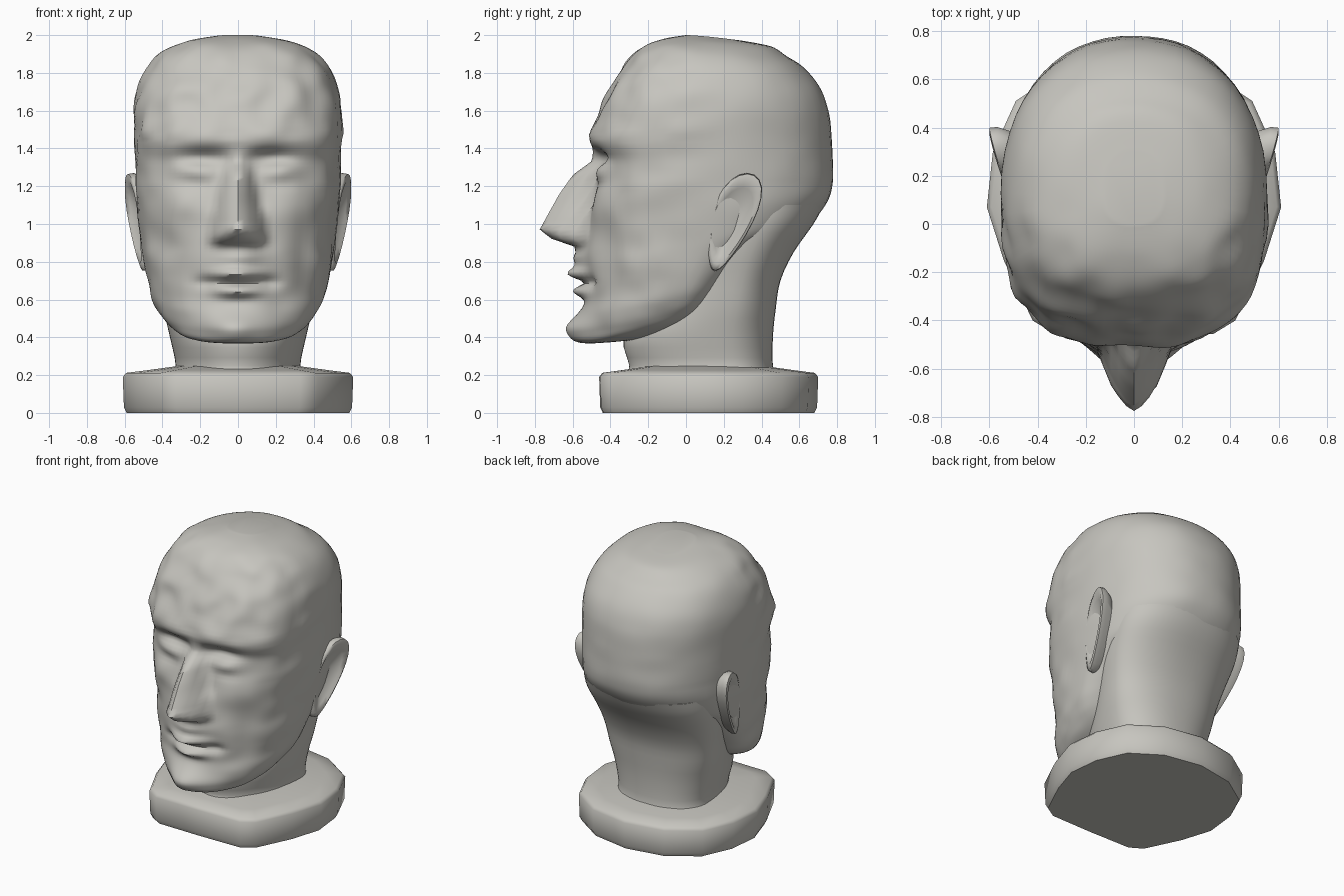
import bpy, bmesh, math
from mathutils import Vector, noise

if "Cube" in bpy.data.objects:
    bpy.data.objects.remove(bpy.data.objects["Cube"])

# One plaster colour for the whole bust
plaster = bpy.data.materials.new("warm_grey_plaster")
plaster.use_nodes = True
colour = (0.57, 0.56, 0.52, 1)
plaster.diffuse_color = colour
for node in plaster.node_tree.nodes:
    if node.type == 'BSDF_PRINCIPLED':
        node.inputs["Base Color"].default_value = colour
        node.inputs["Roughness"].default_value = 0.8


def loft(name, rings, angle):
    """Skin closed rings of points, cap both ends and shade smooth."""
    bm = bmesh.new()
    loops = [[bm.verts.new(p) for p in ring] for ring in rings]
    for low, high in zip(loops, loops[1:]):
        n = len(low)
        for i in range(n):
            j = (i + 1) % n
            bm.faces.new((low[i], low[j], high[j], high[i]))
    bm.faces.new(loops[0][::-1])
    bm.faces.new(loops[-1])
    bmesh.ops.recalc_face_normals(bm, faces=bm.faces)
    mesh = bpy.data.meshes.new(name)
    bm.to_mesh(mesh)
    bm.free()
    mesh.materials.append(plaster)
    obj = bpy.data.objects.new(name, mesh)
    bpy.context.collection.objects.link(obj)
    bpy.ops.object.select_all(action='DESELECT')
    obj.select_set(True)
    bpy.context.view_layer.objects.active = obj
    bpy.ops.object.shade_smooth_by_angle(angle=math.radians(angle))
    return obj


def mix(a, b, t):
    return a + (b - a) * t


def clamp(t):
    return max(0.0, min(1.0, t))


def smooth_rows(rows, steps):
    """Catmull-Rom interpolation between table rows."""
    out = []
    for i in range(len(rows) - 1):
        a, b = rows[max(i - 1, 0)], rows[i]
        c, d = rows[i + 1], rows[min(i + 2, len(rows) - 1)]
        for k in range(steps):
            t = k / steps
            out.append([q + 0.5 * t * (r - p + t * (2*p - 5*q + 4*r - s + t * (3*(q - r) + s - p)))
                        for p, q, r, s in zip(a, b, c, d)])
    return out + [rows[-1]]


def lookup(table, z):
    """Piecewise linear table lookup, zero outside the table."""
    for (z0, *v0), (z1, *v1) in zip(table, table[1:]):
        if z0 <= z < z1:
            return [mix(a, b, (z - z0) / (z1 - z0)) for a, b in zip(v0, v1)]
    return [0.0] * (len(table[0]) - 1)


def oval(row, front=24, back=14):
    """Tilted squarish oval: front height and y, back height and y, half width."""
    zf, yf, zb, yb, w = row
    up = clamp((zf - 0.4) / 0.8)
    cy = mix(yf, yb, mix(0.68, 0.48, up))
    p = mix(1.0, 0.73, up)
    params = [i / front for i in range(-front, front)]
    params += [2 - (i / back + 1) for i in range(2 * back)]
    ring = []
    for i, u in enumerate(params):
        facing = i < 2 * front
        e = p if facing else 0.9
        a = math.pi / 2 * abs(u) ** (1 / e)
        x = math.copysign(w * math.sin(a) ** e, u)
        y = cy + ((yf if facing else yb) - cy) * abs(math.cos(a)) ** e
        t = clamp((y - yf) / (yb - yf))
        ring.append(Vector((x, y, mix(zf, zb, t ** 1.4))))
    return ring, cy


# Skull and jaw: front z, front y, back z, back y, half width
head_rows = [
    (.38, -.30, .48, .05, .2), (.37, -.52, .56, .15, .34),
    (.43, -.55, .61, .19, .41), (.52, -.55, .67, .24, .45),
    (.61, -.53, .75, .31, .475), (.70, -.53, .84, .4, .495),
    (.80, -.545, .93, .53, .51), (.90, -.535, 1.01, .66, .52),
    (1.05, -.51, 1.12, .75, .535), (1.2, -.48, 1.22, .78, .54),
    (1.33, -.475, 1.35, .775, .545), (1.45, -.51, 1.46, .77, .55),
    (1.6, -.455, 1.6, .755, .55), (1.72, -.40, 1.72, .71, .53),
    (1.83, -.33, 1.83, .62, .48), (1.92, -.25, 1.89, .53, .4),
    (1.975, -.14, 1.94, .45, .28), (2, 0, 1.97, .3, .12)]

# Nose: height, projection, half width
nose = [(.85, 0, .13), (.88, .03, .14), (.92, .17, .15), (.97, .255, .15),
        (1.03, .235, .14), (1.16, .185, .11), (1.26, .125, .09),
        (1.33, .035, .07), (1.4, 0, .07)]

# Face relief, mirrored: x, z, x radius, z radius, depth (negative is outward)
relief = [
    (.18, 1.35, .13, .055, .06),     # eye socket
    (.23, 1.29, .09, .045, -.025),   # eyeball
    (.23, 1.21, .1, .03, .012),      # lower lid
    (.34, 1.12, .13, .09, -.025),    # cheekbone
    (.33, .85, .12, .13, .02),       # cheek hollow
    (.1, .93, .045, .04, -.045),     # nostril wing
    (0, .82, .1, .06, -.05),         # philtrum
    (0, .735, .12, .035, -.09),      # upper lip
    (0, .645, .11, .035, -.075),     # lower lip
    (0, .69, .15, .014, .02),        # mouth line
    (.17, .69, .05, .04, .02),       # mouth corner
    (0, .44, .16, .08, -.085)]       # chin


def sculpt(p, cy):
    x, y, z = p
    ax = abs(x)
    if y < cy:
        fade = clamp((cy - y) / 0.3)
        for bx, bz, rx, rz, depth in relief:
            y += fade * depth * math.exp(-((ax - bx) / rx) ** 2 - ((z - bz) / rz) ** 2)
        out, half = lookup(nose, z)
        if half and ax < half:
            y -= out * (1 - (ax / half) ** 1.6)
    # Rough hair in front, softer chiselling on the face, smooth back
    rough = 0.024 if z > 1.47 else 0.012
    rough = mix(rough, 0.004, clamp((y + 0.1) / 0.3))
    radial = Vector((x, y - 0.1, 0)).normalized()
    return Vector((x, y, z)) + radial * rough * noise.noise(p * 7)


head_rings = []
for row in smooth_rows(head_rows, 6):
    ring, cy = oval(row)
    head_rings.append([sculpt(p, cy) for p in ring])
loft("head", head_rings, 60)

# Neck: height, front y, back y, half width
neck_rows = [(.2, -.32, .48, .36), (.25, -.30, .46, .33), (.4, -.33, .46, .36),
             (.55, -.2, .475, .395), (.7, -.1, .5, .42), (.85, -.05, .57, .45),
             (1, 0, .675, .47), (1.1, 0, .73, .47)]
loft("neck", [oval((z, f, z, b, w))[0] for z, f, b, w in smooth_rows(neck_rows, 3)], 50)

# Ears: leaning outline swept through a rolled rim into a shallow bowl
ear_layers = [(.8, -.12), (1, -.03), (.98, .003), (.86, .01), (.7, -.005), (.35, -.035)]
for side, label in ((1, "left_ear"), (-1, "right_ear")):
    rings = []
    for scale, lift in ear_layers:
        ring = []
        for i in range(24):
            a = math.tau * i / 24
            v = 0.26 * math.sin(a) * scale
            u = 0.115 * math.cos(a) * (1 + 0.35 * math.sin(a)) * scale
            y, z = 0.24 + u + 0.33 * v, 1.01 + v
            x = 0.515 + 0.27 * (y - 0.13) + 0.06 * (z - 1.05) + lift
            ring.append((side * x, y, z))
        rings.append(ring)
    loft(label, rings, 60)

# Plinth: blunt chamfered front, rounded back
half = [(.33, -.455), (.42, -.4), (.54, -.15), (.61, .07), (.585, .3), (.49, .51), (.28, .65)]
outline = [(0, -.46)] + half + [(0, .7)] + [(-x, y) for x, y in half[::-1]]
levels = [(0, .965), (.03, .99), (.19, 1), (.212, .97), (.225, .8), (.25, .5)]
loft("plinth", [[(x * s, .1 + (y - .1) * s, z) for x, y in outline] for z, s in levels], 45)
